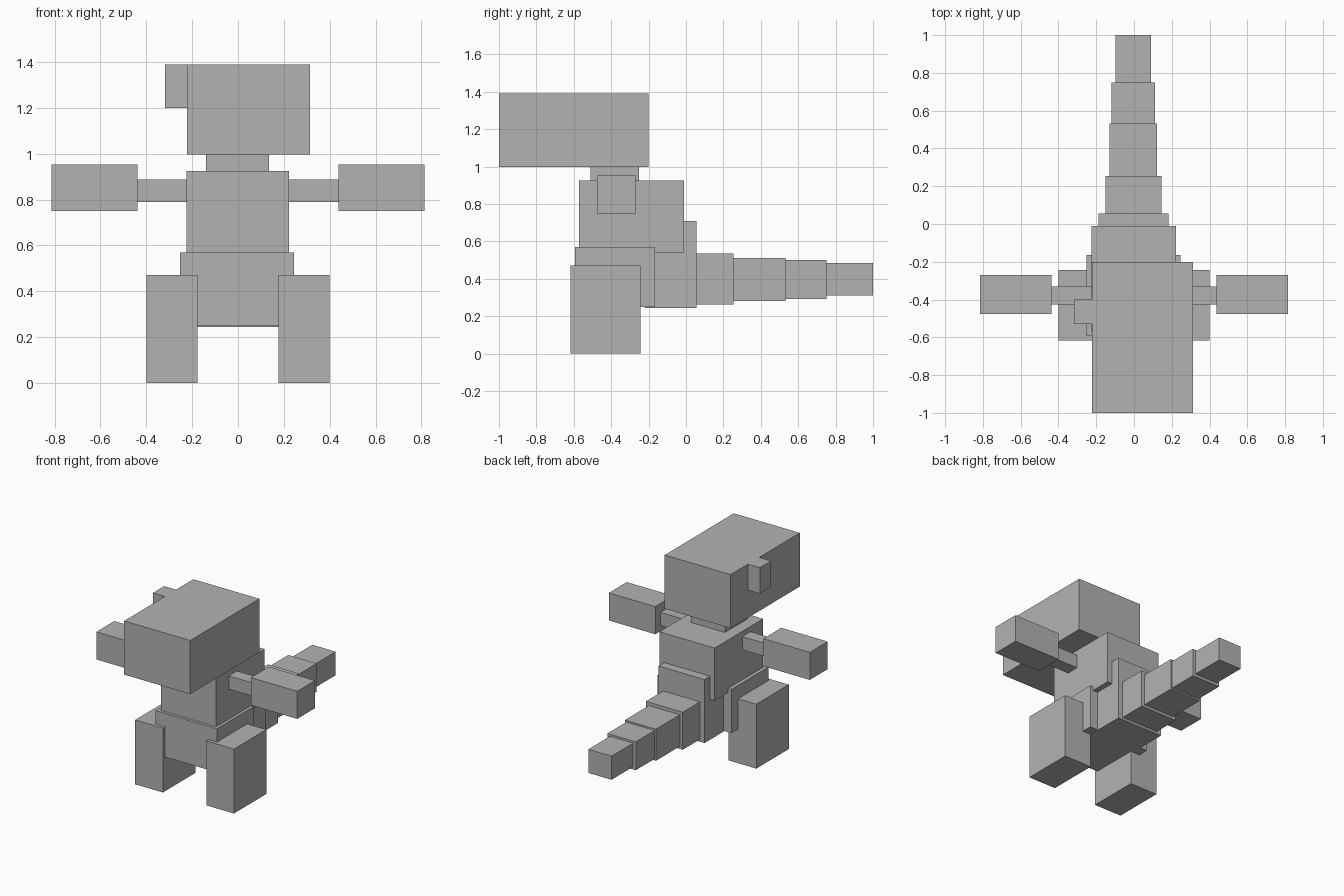
import bpy
from mathutils import Vector

cube = bpy.data.objects.get("Cube")
if cube:
    bpy.data.objects.remove(cube, do_unlink=True)

grey = bpy.data.materials.new("plain_grey")
grey.use_nodes = True
COLOUR = (0.45, 0.45, 0.45, 1)
grey.diffuse_color = COLOUR
grey.node_tree.nodes["Principled BSDF"].inputs["Base Color"].default_value = COLOUR


def box(name, x, y, z):
    """Flat-faced block spanning the given (min, max) ranges."""
    low, high = (Vector(corner) for corner in zip(x, y, z))
    bpy.ops.mesh.primitive_cube_add(size=1, location=(low + high) / 2)
    obj = bpy.context.object
    obj.name = name
    obj.scale = high - low
    bpy.ops.object.transform_apply(location=False, rotation=False, scale=True)
    obj.data.materials.append(grey)
    return obj


def pair(name, x, y, z):
    """Matching blocks on both sides of the body."""
    box("left_" + name, x, y, z)
    box("right_" + name, (-x[1], -x[0]), y, z)


# Head with a single ear on its right side
box("head", (-0.222, 0.313), (-1.0, -0.2), (0.997, 1.39))
box("right_ear", (-0.318, -0.222), (-0.53, -0.4), (1.2, 1.39))

# Neck, torso and hips
box("neck", (-0.14, 0.136), (-0.51, -0.25), (0.9, 1.0))
box("torso", (-0.225, 0.223), (-0.572, -0.01), (0.54, 0.925))
box("hips", (-0.252, 0.245), (-0.593, -0.165), (0.25, 0.57))

# Limbs
pair("arm", (0.2, 0.44), (-0.425, -0.33), (0.79, 0.887))
pair("hand", (0.438, 0.814), (-0.477, -0.27), (0.75, 0.952))
pair("leg", (0.176, 0.4), (-0.618, -0.243), (0.0, 0.472))

# Tail, tapering in steps towards the back: half width, end, bottom, top
start = -0.22
segments = [
    (0.186, 0.056, 0.245, 0.71),
    (0.149, 0.255, 0.262, 0.537),
    (0.126, 0.532, 0.281, 0.512),
    (0.115, 0.75, 0.292, 0.5),
    (0.094, 1.0, 0.312, 0.485),
]
for i, (half, end, bottom, top) in enumerate(segments, 1):
    box(f"tail_segment_{i}", (-half - 0.003, half - 0.003), (start, end), (bottom, top))
    start = end
